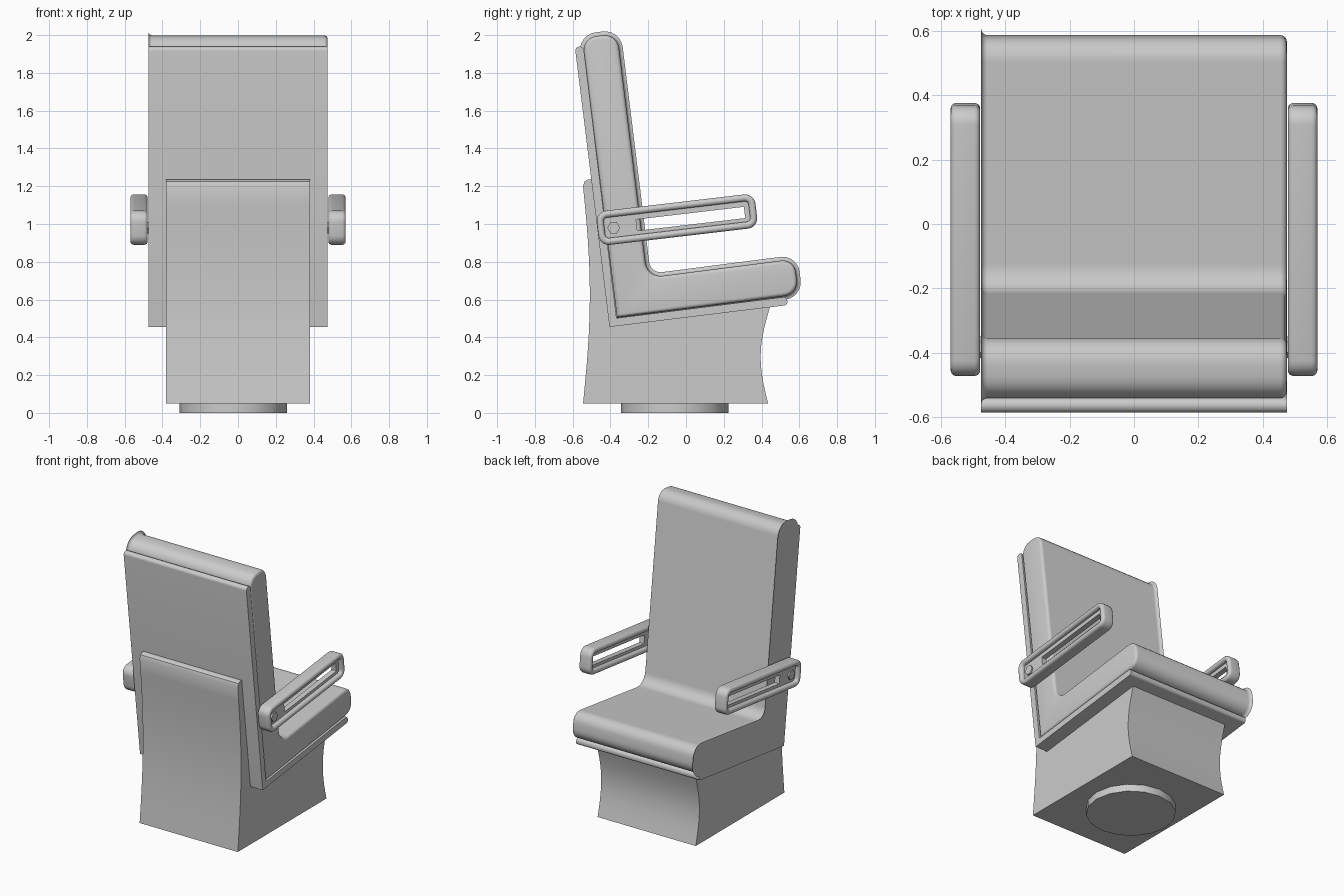
import bpy, bmesh, math
from mathutils import Vector, Matrix

cube = bpy.data.objects.get("Cube")
if cube:
    bpy.data.objects.remove(cube, do_unlink=True)

grey = bpy.data.materials.new("light grey")
grey.use_nodes = True
COLOUR = (0.6, 0.6, 0.6, 1)
grey.diffuse_color = COLOUR
grey.node_tree.nodes["Principled BSDF"].inputs["Base Color"].default_value = COLOUR


def rounded(corners, steps=6):
    """Outline in (y, z) with each corner (y, z, radius) filleted."""
    out = []
    for i, (y, z, r) in enumerate(corners):
        p = Vector((y, z))
        if r == 0:
            out.append(p)
            continue
        a = (Vector(corners[i - 1][:2]) - p).normalized()
        b = (Vector(corners[(i + 1) % len(corners)][:2]) - p).normalized()
        half = a.angle(b) / 2
        centre = p + (a + b).normalized() * (r / math.sin(half))
        start = p + a * (r / math.tan(half)) - centre
        end = p + b * (r / math.tan(half)) - centre
        sweep = start.angle_signed(end)
        for k in range(steps + 1):
            out.append(centre + Matrix.Rotation(-sweep * k / steps, 2) @ start)
    return out


def finish(name, bm):
    bmesh.ops.recalc_face_normals(bm, faces=bm.faces[:])
    mesh = bpy.data.meshes.new(name)
    bm.to_mesh(mesh)
    bm.free()
    mesh.materials.append(grey)
    obj = bpy.data.objects.new(name, mesh)
    bpy.context.collection.objects.link(obj)
    bpy.ops.object.select_all(action='DESELECT')
    obj.select_set(True)
    bpy.context.view_layer.objects.active = obj
    bpy.ops.object.shade_smooth_by_angle(angle=math.radians(35))
    return obj


def round_rims(bm, width):
    """Bevel the edges that outline the two flat ends."""
    if width:
        rims = [e for e in bm.edges if len(e.link_faces) == 2
                and abs(e.verts[0].co.x - e.verts[1].co.x) < 1e-5
                and abs(abs(e.link_faces[0].normal.x) - abs(e.link_faces[1].normal.x)) > 0.5]
        bmesh.ops.bevel(bm, geom=rims, offset=width, segments=4, profile=0.5,
                        affect='EDGES', clamp_overlap=True)


def prism(name, outline, x0, x1, bevel=0):
    bm = bmesh.new()
    ends = [[bm.verts.new((x, p[0], p[1])) for p in outline] for x in (x0, x1)]
    for end in ends:
        bm.faces.new(end)
    for i in range(len(outline)):
        bm.faces.new((ends[0][i - 1], ends[0][i], ends[1][i], ends[1][i - 1]))
    bm.normal_update()
    round_rims(bm, bevel)
    return finish(name, bm)


def frame(name, outer, inner, x0, x1, bevel=0):
    """Slab with a hole; both outlines have the same number of points."""
    bm = bmesh.new()
    loops = [[bm.verts.new((x, p[0], p[1])) for p in line]
             for x, line in ((x0, outer), (x1, outer), (x1, inner), (x0, inner))]
    for k in range(4):
        a, b = loops[k - 1], loops[k]
        for i in range(len(a)):
            bm.faces.new((a[i - 1], a[i], b[i], b[i - 1]))
    bm.normal_update()
    round_rims(bm, bevel)
    return finish(name, bm)


# Padded L-shaped cushion
prism("seat_cushion", rounded([
    (-0.55, 1.986, 0.075), (-0.364, 2.008, 0.075), (-0.205, 0.715, 0.08),
    (0.573, 0.815, 0.07), (0.596, 0.628, 0.075), (-0.365, 0.505, 0)]),
    -0.475, 0.475, 0.02)

# Thin shell behind and under the cushion
prism("seat_shell", rounded([
    (-0.588, 1.936, 0.021), (-0.543, 1.942, 0.021), (-0.368, 0.502, 0),
    (0.533, 0.615, 0.018), (0.539, 0.571, 0.018), (-0.405, 0.455, 0)], 4),
    -0.475, 0.475)

# Pedestal with curved front and rear faces
rear = [(-0.545 + 0.036 * math.sin(math.pi * t), 0.05 + 1.15 * t)
        for t in (k / 12 for k in range(13))]
front = [(0.435 + 0.01 * t - 0.045 * math.sin(math.pi * t), 0.05 + 0.512 * t)
         for t in (k / 10 for k in range(11))]
prism("pedestal", rear + [(-0.537, 1.225), (-0.52, 1.235), (-0.497, 1.235), (-0.4, 0.465)]
      + front[::-1], -0.38, 0.38)

# Floor plate
bm = bmesh.new()
bmesh.ops.create_cone(bm, cap_ends=True, segments=16, radius1=0.285, radius2=0.285, depth=0.055,
                      matrix=Matrix.Translation((-0.025, -0.06, 0.0275)))
finish("floor_plate", bm)


# Armrests: rounded rim, recessed slotted panel and a hexagonal bolt
def arm_box(y0, y1, z0, z1, r):
    turn = Matrix.Rotation(math.radians(6.7), 2)
    centre = Vector((-0.048, 1.023))
    box = rounded([(y0, z0, r), (y1, z0, r), (y1, z1, r), (y0, z1, r)])
    return [centre + turn @ p for p in box]


rim = arm_box(-0.423, 0.423, -0.091, 0.091, 0.055)
recess = arm_box(-0.386, 0.386, -0.054, 0.054, 0.02)
slot = arm_box(-0.215, 0.36, -0.034, 0.026, 0.004)
bolt = [(-0.383 + 0.034 * math.cos(k * math.pi / 3), 0.98 + 0.034 * math.sin(k * math.pi / 3))
        for k in range(6)]
for side, s in (("left", 1), ("right", -1)):
    frame(side + "_armrest_rim", rim, recess, s * 0.478, s * 0.57, 0.018)
    frame(side + "_armrest_panel", recess, slot, s * 0.505, s * 0.542)
    prism(side + "_armrest_bolt", bolt, s * 0.47, s * 0.552)
